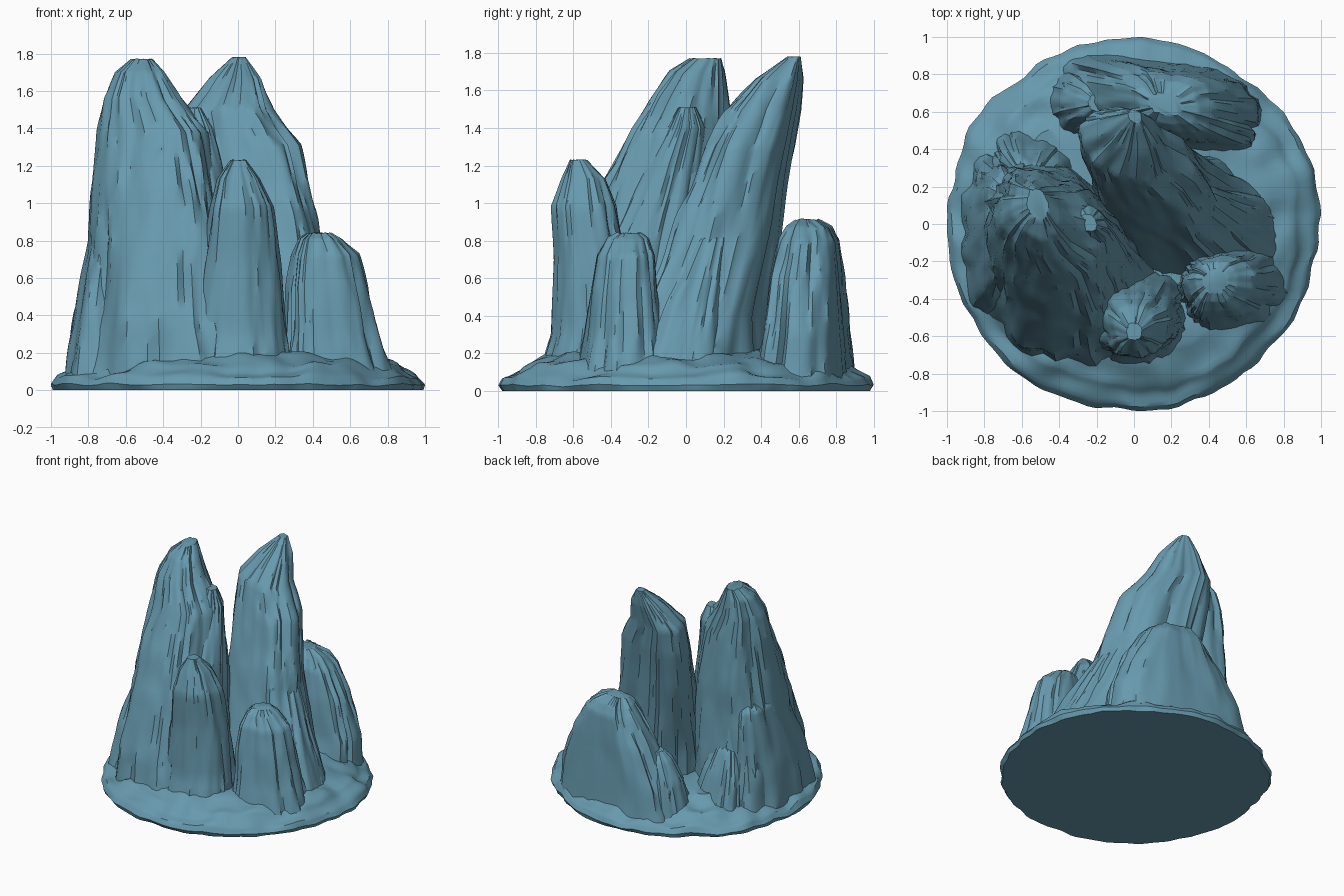
import bpy, bmesh, math
from mathutils import Vector, noise

cube = bpy.data.objects.get("Cube")
if cube:
    bpy.data.objects.remove(cube, do_unlink=True)

stone = bpy.data.materials.new("blue_grey_stone")
stone.use_nodes = True
colour = (0.135, 0.32, 0.42, 1)
stone.diffuse_color = colour
bsdf = next(n for n in stone.node_tree.nodes if n.type == 'BSDF_PRINCIPLED')
bsdf.inputs["Base Color"].default_value = colour
bsdf.inputs["Roughness"].default_value = 0.8


def power(v, p):
    return math.copysign(abs(v) ** p, v)


def finish(name, bm):
    bmesh.ops.recalc_face_normals(bm, faces=bm.faces)
    mesh = bpy.data.meshes.new(name)
    bm.to_mesh(mesh)
    bm.free()
    mesh.materials.append(stone)
    obj = bpy.data.objects.new(name, mesh)
    bpy.context.collection.objects.link(obj)
    bpy.ops.object.select_all(action='DESELECT')
    obj.select_set(True)
    bpy.context.view_layer.objects.active = obj
    bpy.ops.object.shade_smooth_by_angle(angle=math.radians(38))
    return obj


def skin(rings):
    """Bridge a stack of closed rings and cap both ends."""
    bm = bmesh.new()
    loops = [[bm.verts.new(p) for p in ring] for ring in rings]
    n = len(loops[0])
    for low, high in zip(loops, loops[1:]):
        for j in range(n):
            k = (j + 1) % n
            bm.faces.new((low[j], low[k], high[k], high[j]))
    bm.faces.new(loops[0][::-1])
    bm.faces.new(loops[-1])
    return bm


def interpolate(sections, steps):
    for a, b in zip(sections, sections[1:]):
        for s in range(steps):
            yield [u + (v - u) * s / steps for u, v in zip(a, b)]
    yield sections[-1]


def rock(name, sections, shear=0.0, seed=0.0, sides=64, steps=6):
    """Leaning fluted column; each section is z, x min, x max, y min, y max."""
    rings = []
    for z, x0, x1, y0, y1 in interpolate(sections, steps):
        cx, cy, rx, ry = (x0 + x1) / 2, (y0 + y1) / 2, (x1 - x0) / 2, (y1 - y0) / 2
        ry = math.sqrt(max(ry ** 2 - (shear * rx) ** 2, (0.5 * ry) ** 2))
        ring = []
        for j in range(sides):
            a = math.tau * j / sides
            c, s = math.cos(a), math.sin(a)
            broad = noise.noise(Vector((c * 2 + seed, s * 2, z * 1.1)))
            crease = abs(noise.noise(Vector((c * 4, s * 4 + seed, z * 0.9))))
            chips = noise.noise(Vector((c * 6 + seed, s * 6, z * 5)))
            f = 1.03 + 0.13 * broad - 0.15 * crease + 0.025 * chips
            dx, dy = rx * power(c, 0.85) * f, ry * power(s, 0.85) * f
            ring.append((cx + dx, cy + dy + shear * dx, z + 0.03 * chips * min(1, rx * 4)))
        rings.append(ring)
    return finish(name, skin(rings))


# Low round base with a ragged rim and flat underside
profile = [(0.985, 0), (1, 0.03), (0.975, 0.07), (0.91, 0.1), (0.87, 0.135),
           (0.78, 0.16), (0.68, 0.2), (0.3, 0.21)]
rings = []
for r, z in interpolate(profile, 3):
    ring = []
    for j in range(128):
        a = math.tau * j / 128
        c, s = math.cos(a), math.sin(a)
        wave = noise.noise(Vector((c * 2, s * 2, 3))) * 0.03
        ragged = noise.noise(Vector((c * 7, s * 7, z * 6))) * 0.03
        lump = noise.noise(Vector((c * r * 6, s * r * 6, 7))) * 0.045
        rr = r + wave + ragged
        ring.append(Vector((c * rr, s * rr, max(0, z + lump * min(1, z * 10)))))
    rings.append(ring)
for axis in (0, 1):
    values = [p[axis] for ring in rings for p in ring]
    low, high = min(values), max(values)
    for ring in rings:
        for p in ring:
            p[axis] = (p[axis] - low) / (high - low) * 2 - 1
finish("rock_base", skin(rings))

# Two tall columns leaning towards the back
rock("tall_right_column", [
    (0.05, -0.93, 0.1, -0.77, 0.36), (0.35, -0.87, 0.02, -0.71, 0.32),
    (0.8, -0.79, -0.05, -0.56, 0.28), (1.1, -0.76, -0.12, -0.42, 0.27),
    (1.38, -0.74, -0.18, -0.28, 0.25), (1.56, -0.71, -0.32, -0.18, 0.23),
    (1.7, -0.65, -0.4, -0.08, 0.21), (1.77, -0.57, -0.46, 0.02, 0.19)], -0.3, 1.7)
rock("tall_rear_column", [
    (0.05, -0.2, 0.78, -0.38, 0.45), (0.4, -0.2, 0.62, -0.23, 0.43),
    (0.8, -0.23, 0.43, -0.07, 0.49), (1.1, -0.26, 0.36, 0.05, 0.54),
    (1.3, -0.28, 0.31, 0.13, 0.58), (1.5, -0.28, 0.18, 0.23, 0.61),
    (1.66, -0.15, 0.12, 0.38, 0.62), (1.78, -0.03, 0.04, 0.54, 0.61)], -0.25, 5.3)

# Ridges and shoulders clinging to the tall columns
rock("inner_ridge", [
    (0.1, -0.42, 0.12, -0.62, -0.02), (0.8, -0.4, -0.02, -0.4, 0.05),
    (1.2, -0.4, -0.09, -0.2, 0.08), (1.4, -0.38, -0.14, -0.1, 0.1),
    (1.51, -0.29, -0.2, -0.04, 0.05)], -0.2, 9.1)
rock("outer_shoulder", [
    (0.05, -0.93, -0.4, -0.5, 0.4), (0.4, -0.88, -0.45, -0.42, 0.34),
    (0.7, -0.82, -0.48, -0.3, 0.31), (0.84, -0.79, -0.5, -0.2, 0.28),
    (0.9, -0.73, -0.55, -0.08, 0.22)], 0.0, 12.4)
rock("side_spur", [
    (0.1, 0.35, 0.8, -0.28, 0.2), (0.5, 0.3, 0.6, -0.1, 0.21),
    (0.8, 0.26, 0.44, 0.05, 0.23), (0.9, 0.28, 0.36, 0.15, 0.22)], -0.2, 15.8)
rock("back_spur", [
    (0.08, -0.76, -0.3, 0.1, 0.5), (0.35, -0.72, -0.38, 0.12, 0.42),
    (0.52, -0.66, -0.45, 0.14, 0.34), (0.58, -0.6, -0.52, 0.18, 0.28)], -0.2, 18.2)

# Short stumps around the front and back
rock("front_spike", [
    (0.05, -0.26, 0.3, -0.78, -0.25), (0.3, -0.23, 0.26, -0.72, -0.27),
    (0.7, -0.19, 0.22, -0.7, -0.32), (0.98, -0.15, 0.18, -0.71, -0.37),
    (1.13, -0.11, 0.11, -0.66, -0.43), (1.23, -0.04, 0.04, -0.62, -0.53)], 0.0, 21.6)
rock("front_stump", [
    (0.05, 0.22, 0.82, -0.58, -0.1), (0.3, 0.25, 0.74, -0.53, -0.13),
    (0.55, 0.26, 0.69, -0.5, -0.16), (0.72, 0.29, 0.64, -0.47, -0.17),
    (0.81, 0.33, 0.55, -0.42, -0.2), (0.84, 0.37, 0.5, -0.37, -0.24)], 0.1, 24.9)
rock("back_stump", [
    (0.05, -0.42, 0.7, 0.36, 0.9), (0.3, -0.34, 0.66, 0.42, 0.87),
    (0.6, -0.18, 0.55, 0.45, 0.84), (0.8, -0.04, 0.43, 0.49, 0.81),
    (0.87, 0.02, 0.35, 0.53, 0.77), (0.91, 0.08, 0.26, 0.58, 0.7)], -0.15, 28.3)
rock("back_low_lump", [
    (0.08, -0.45, -0.08, 0.44, 0.82), (0.35, -0.38, -0.06, 0.5, 0.78),
    (0.5, -0.3, -0.08, 0.55, 0.74), (0.56, -0.24, -0.13, 0.6, 0.69)], -0.1, 31.5)
